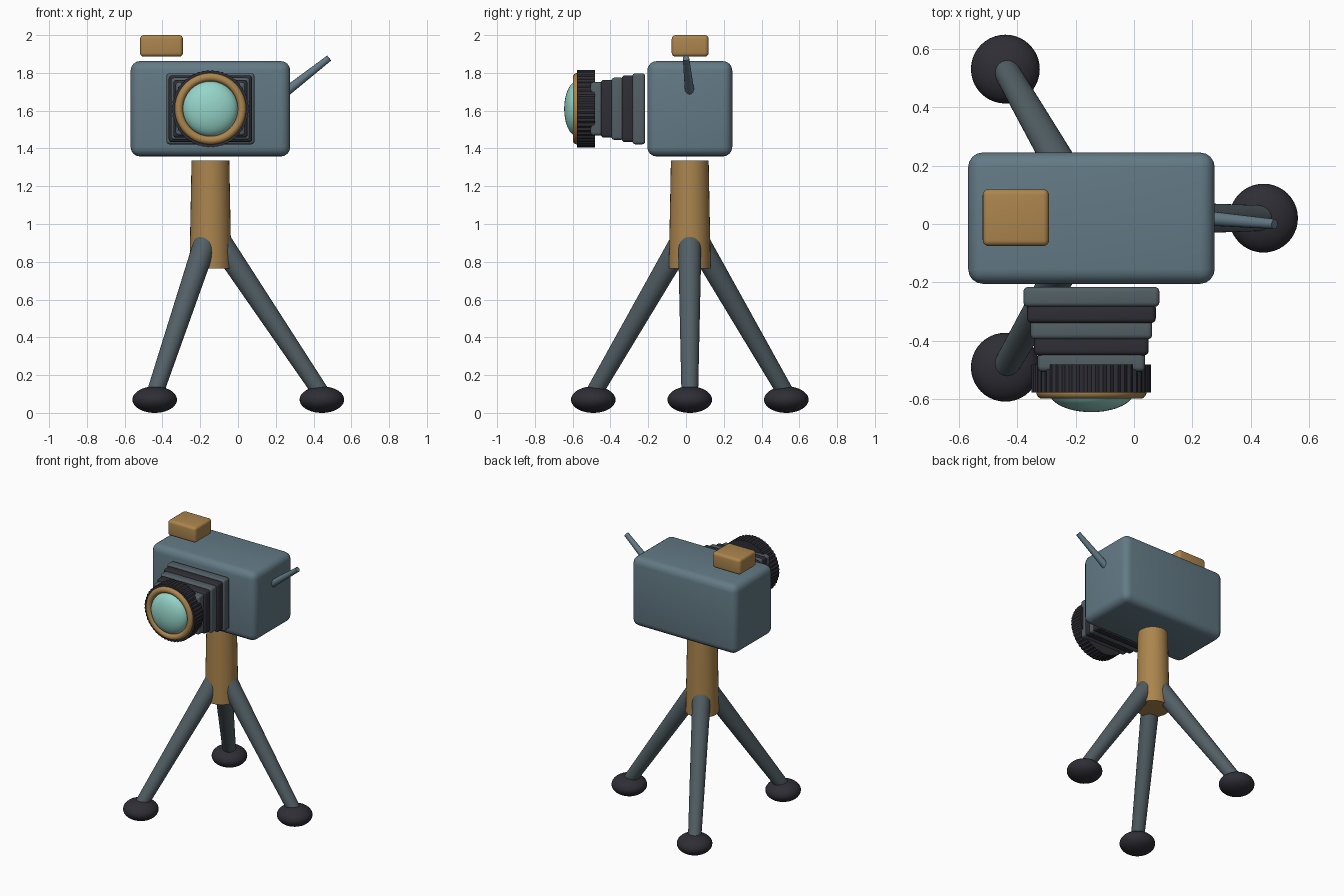
import bpy
import bmesh
import math
from mathutils import Vector, Matrix

cube = bpy.data.objects.get("Cube")
if cube:
    bpy.data.objects.remove(cube, do_unlink=True)


def material(name, r, g, b):
    m = bpy.data.materials.new(name)
    m.use_nodes = True
    m.diffuse_color = (r, g, b, 1)
    node = next(n for n in m.node_tree.nodes if n.type == "BSDF_PRINCIPLED")
    node.inputs["Base Color"].default_value = (r, g, b, 1)
    return m


BLUE = material("slate blue", 0.125, 0.195, 0.235)
GREY = material("steel grey", 0.085, 0.115, 0.13)
DARK = material("charcoal", 0.028, 0.027, 0.036)
GOLD = material("brass", 0.41, 0.235, 0.075)
GLASS = material("pale aqua glass", 0.3, 0.66, 0.58)

AXIS_X, AXIS_Y, LENS_Z = -0.146, 0.02, 1.61


def finish(bm, name, mat):
    bmesh.ops.recalc_face_normals(bm, faces=bm.faces)
    mesh = bpy.data.meshes.new(name)
    bm.to_mesh(mesh)
    bm.free()
    mesh.materials.append(mat)
    obj = bpy.data.objects.new(name, mesh)
    bpy.context.collection.objects.link(obj)
    bpy.ops.object.select_all(action="DESELECT")
    obj.select_set(True)
    bpy.context.view_layer.objects.active = obj
    bpy.ops.object.shade_smooth_by_angle(angle=math.radians(35))
    return obj


def rounded_box(name, centre, size, radius, mat):
    bm = bmesh.new()
    bmesh.ops.create_cube(bm, size=1)
    bmesh.ops.scale(bm, vec=size, verts=bm.verts)
    bmesh.ops.bevel(bm, geom=bm.edges[:], offset=radius, segments=4,
                    profile=0.5, affect="EDGES")
    bmesh.ops.translate(bm, vec=centre, verts=bm.verts)
    return finish(bm, name, mat)


def rod(name, start, end, r_start, r_end, mat, sides=32):
    start, end = Vector(start), Vector(end)
    d = end - start
    turn = d.to_track_quat("Z", "Y").to_matrix().to_4x4()
    bm = bmesh.new()
    bmesh.ops.create_cone(bm, cap_ends=True, segments=sides, radius1=r_start,
                          radius2=r_end, depth=d.length,
                          matrix=Matrix.Translation((start + end) / 2) @ turn)
    return finish(bm, name, mat)


def ellipsoid(name, centre, radii, mat):
    bm = bmesh.new()
    bmesh.ops.create_uvsphere(bm, u_segments=40, v_segments=20, radius=1)
    bmesh.ops.scale(bm, vec=radii, verts=bm.verts)
    bmesh.ops.translate(bm, vec=centre, verts=bm.verts)
    return finish(bm, name, mat)


# Body and viewfinder
rounded_box("camera_body", (AXIS_X, AXIS_Y, 1.61), (0.845, 0.45, 0.505), 0.05, BLUE)
rounded_box("viewfinder", (-0.405, 0.022, 1.943), (0.227, 0.195, 0.114), 0.02, GOLD)

# Side lever
rod("side_lever", (0.2, 0.024, 1.658), (0.482, 0.0, 1.878), 0.027, 0.017, BLUE, 16)

# Bellows, stepping down towards the lens
for i in range(5):
    rounded_box(f"bellows_fold_{i + 1}",
                (AXIS_X, -0.25 - 0.0555 * i, LENS_Z),
                (0.466 - 0.0245 * i, 0.068, 0.376 - 0.0235 * i),
                0.016, DARK if i % 2 else GREY)

# Knurled lens barrel
bm = bmesh.new()
teeth = 48
outline = []
for i in range(teeth * 2):
    a = math.pi * i / teeth
    r = 0.205 if i % 2 else 0.2
    outline.append(bm.verts.new((AXIS_X + r * math.cos(a), -0.482,
                                 LENS_Z + r * math.sin(a))))
cap = bm.faces.new(outline)
front = bmesh.ops.extrude_face_region(bm, geom=[cap], use_keep_orig=True)
bmesh.ops.translate(bm, vec=(0, -0.096, 0),
                    verts=[v for v in front["geom"] if isinstance(v, bmesh.types.BMVert)])
finish(bm, "lens_barrel", DARK)

# Brass rim and domed glass
bpy.ops.mesh.primitive_torus_add(location=(AXIS_X, -0.577, LENS_Z),
                                 rotation=(math.pi / 2, 0, 0),
                                 major_radius=0.167, minor_radius=0.022,
                                 major_segments=64, minor_segments=16)
rim = bpy.context.object
rim.name = "lens_rim"
rim.data.materials.append(GOLD)
bpy.ops.object.shade_smooth_by_angle(angle=math.radians(40))
ellipsoid("lens_glass", (AXIS_X, -0.575, LENS_Z), (0.146, 0.07, 0.146), GLASS)

# Tripod column
rod("tripod_column", (AXIS_X, AXIS_Y, 0.765), (AXIS_X, AXIS_Y, 1.335), 0.111, 0.1, GOLD)

# Three splayed legs with flattened ball feet
for i, side in enumerate(("left", "back", "front")):
    a = i * math.tau / 3
    out = Vector((math.cos(a), math.sin(a), 0))
    hub = Vector((AXIS_X, AXIS_Y, 0))
    rod(f"{side}_leg", hub + out * 0.048 + Vector((0, 0, 0.91)),
        hub + out * 0.59 + Vector((0, 0, 0.1)), 0.062, 0.044, GREY)
    ellipsoid(f"{side}_foot", hub + out * 0.59 + Vector((0, 0, 0.07)),
              (0.118, 0.118, 0.07), DARK)
